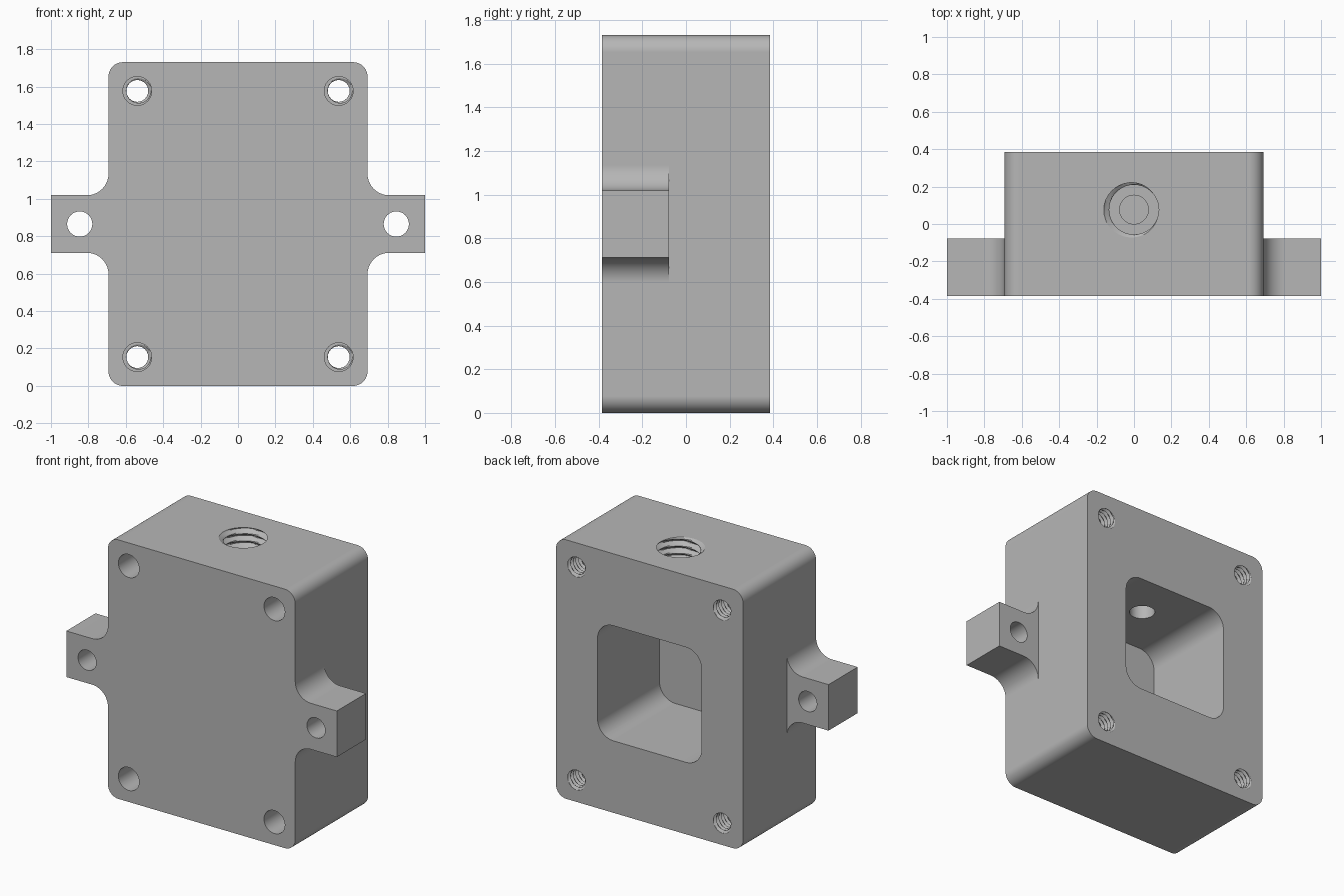
import bpy, bmesh
from math import sin, cos, pi, radians
from mathutils import Matrix, Vector

cube = bpy.data.objects.get("Cube")
if cube:
    bpy.data.objects.remove(cube, do_unlink=True)

MM = 2 / 52                      # the part is 52 units wide in its own measure
W, H, D = 36 * MM, 45 * MM, 20 * MM
MID = H / 2
FRONT, BACK = -D / 2, D / 2

metal = bpy.data.materials.new("plain grey metal")
metal.use_nodes = True
grey = (0.47, 0.47, 0.47, 1)
metal.diffuse_color = grey
metal.node_tree.nodes["Principled BSDF"].inputs["Base Color"].default_value = grey


def finish(bm, name):
    bmesh.ops.recalc_face_normals(bm, faces=bm.faces)
    mesh = bpy.data.meshes.new(name)
    bm.to_mesh(mesh)
    bm.free()
    mesh.materials.append(metal)
    ob = bpy.data.objects.new(name, mesh)
    bpy.context.collection.objects.link(ob)
    return ob


def arc(cx, cz, r, a0, a1, n=10):
    return [(cx + r * cos(radians(a0 + (a1 - a0) * i / n)),
             cz + r * sin(radians(a0 + (a1 - a0) * i / n))) for i in range(n + 1)]


def prism(name, outline, y0, y1):
    """Extrude an x-z outline from y0 to y1."""
    bm = bmesh.new()
    face = bm.faces.new([bm.verts.new((x, y0, z)) for x, z in outline])
    out = bmesh.ops.extrude_face_region(bm, geom=[face])
    moved = [v for v in out["geom"] if isinstance(v, bmesh.types.BMVert)]
    bmesh.ops.translate(bm, verts=moved, vec=(0, y1 - y0, 0))
    return finish(bm, name)


def rounded_box(name, w, h, r, y0, y1):
    a, b = w / 2 - r, h / 2 - r
    pts = []
    for sx, sz, start in ((1, 1, 0), (-1, 1, 90), (-1, -1, 180), (1, -1, 270)):
        pts += arc(sx * a, MID + sz * b, r, start, start + 90)
    return prism(name, pts, y0, y1)


def bore(name, x, z, r, y0, y1):
    return prism(name, arc(x, z, r, 0, 352.5, 47), y0, y1)


def thread(name, r_minor, r_major, pitch, length, phase, matrix, seg=24, per=6):
    """Helically ribbed plug along local z, used to cut a threaded hole."""
    bm = bmesh.new()
    rows = []
    for i in range(round(length / pitch * per) + 1):
        row = []
        for j in range(seg):
            t = (i / per - j / seg + phase) % 1
            groove = max(0, 1 - abs(t - 0.5) / 0.42)
            r = r_minor + (r_major - r_minor) * min(1, groove * 1.15)
            a = 2 * pi * j / seg
            row.append(bm.verts.new((r * cos(a), r * sin(a), i * pitch / per)))
        rows.append(row)
    for low, high in zip(rows, rows[1:]):
        for j in range(seg):
            k = (j + 1) % seg
            bm.faces.new((low[j], low[k], high[k]))
            bm.faces.new((low[j], high[k], high[j]))
    bm.faces.new(rows[0][::-1])
    bm.faces.new(rows[-1])
    bm.transform(matrix)
    return finish(bm, name)


def combine(target, tool, operation):
    mod = target.modifiers.new("cut", "BOOLEAN")
    mod.operation, mod.solver, mod.object = operation, "EXACT", tool
    bpy.context.view_layer.objects.active = target
    bpy.ops.object.modifier_apply(modifier=mod.name)
    bpy.data.objects.remove(tool, do_unlink=True)


# Main block
block = rounded_box("housing_block", W, H, 2 * MM, FRONT, BACK)

# Mounting ears with filleted roots
half, fillet = 4 * MM, 3 * MM
root = W / 2 + fillet
for side in (1, -1):
    upper = arc(root, half + fillet, fillet, 270, 180)
    top = [(1, half)] + upper + [(W / 2 - 2 * MM, half + fillet)]
    outline = top + [(x, -z) for x, z in reversed(top)]
    ear = prism("ear", [(side * x, MID + z) for x, z in outline], FRONT, FRONT + 8 * MM)
    combine(block, ear, "UNION")

# Pocket open at the back
combine(block, rounded_box("pocket", D, D, 3 * MM, BACK - 17 * MM, BACK + MM), "DIFFERENCE")

# Ear holes and corner holes, clear at the front and threaded at the back
to_back = Matrix.Rotation(-pi / 2, 4, "X")
for sx in (1, -1):
    combine(block, bore("ear_hole", sx * 22 * MM, MID, 1.75 * MM, FRONT - MM, 0), "DIFFERENCE")
    for z in (4 * MM, H - 4 * MM):
        x = sx * 14 * MM
        combine(block, bore("clear_hole", x, z, 2 * MM, FRONT - MM, 0), "DIFFERENCE")
        place = Matrix.Translation((x, -0.3 * MM, z)) @ to_back
        plug = thread("threaded_hole", 1.52 * MM, 1.95 * MM, 0.7 * MM, 11.2 * MM, 0.03, place)
        combine(block, plug, "DIFFERENCE")

# Port in the top: narrow passage into the pocket, then a wide thread
axis_y = 2 * MM
passage = bore("passage", 0, 0, 2 * MM, 0, 8 * MM)
passage.data.transform(Matrix.Translation((0, axis_y, MID + 8 * MM))
                       @ Matrix.Rotation(pi / 2, 4, "X"))
base = H - 10 * MM
combine(block, passage, "DIFFERENCE")
place = Matrix.Translation(Vector((0, axis_y, base)))
plug = thread("port_thread", 3.45 * MM, 4.2 * MM, 1.25 * MM, 11.25 * MM, 0.03, place, 36)
combine(block, plug, "DIFFERENCE")

# Smooth rounds, crisp edges
bpy.ops.object.select_all(action="DESELECT")
block.select_set(True)
bpy.context.view_layer.objects.active = block
bpy.ops.object.shade_smooth_by_angle(angle=radians(25))
weighted = block.modifiers.new("flat_faces", "WEIGHTED_NORMAL")
weighted.keep_sharp = True
